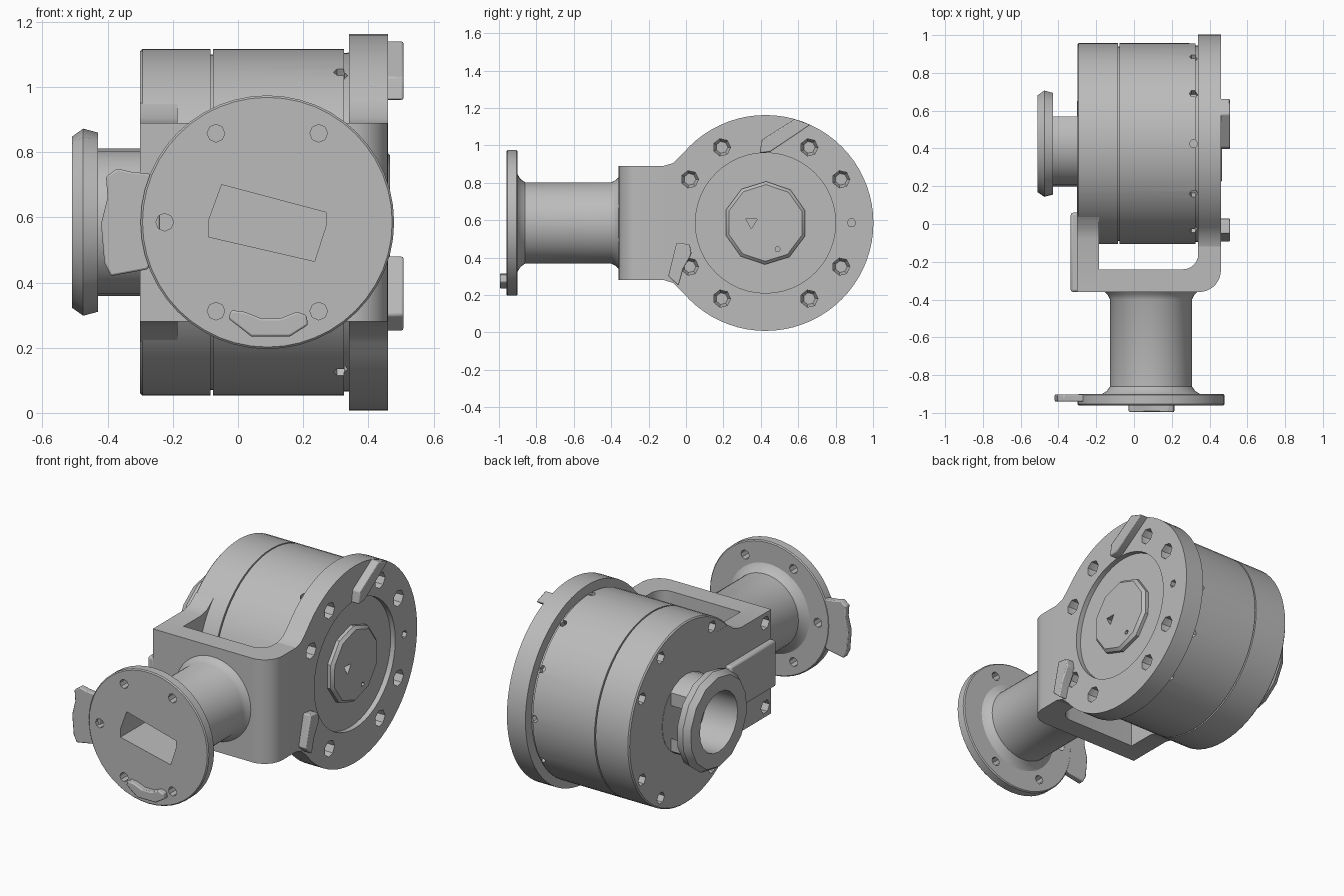
import bpy, bmesh, math
from mathutils import Vector

if "Cube" in bpy.data.objects:
    bpy.data.objects.remove(bpy.data.objects["Cube"])

grey = bpy.data.materials.new("cast grey metal")
grey.use_nodes = True
TONE = (0.5, 0.5, 0.5, 1)
grey.diffuse_color = TONE
grey.node_tree.nodes["Principled BSDF"].inputs["Base Color"].default_value = TONE

DRUM = (0.425, 0.585)    # drum centre in y, z
PIPE = (0.09, 0.585)     # front pipe centre in x, z


def place(axis, a, u, v):
    """Point at distance a along an axis, with u, v across it."""
    return {"x": (a, u, v), "y": (u, a, v), "z": (u, v, a)}[axis]


def loft(bm, rings):
    """Closed solid through matching rings of points."""
    loops = [[bm.verts.new(p) for p in ring] for ring in rings]
    n = len(loops[0])
    for low, high in zip(loops, loops[1:]):
        for i in range(n):
            j = (i + 1) % n
            bm.faces.new((low[i], low[j], high[j], high[i]))
    bm.faces.new(loops[0])
    bm.faces.new(loops[-1])


def lathe(bm, axis, centre, profile, sides=48, turn=0.0):
    loft(bm, [[place(axis, a, centre[0] + r * math.cos(turn + math.tau * i / sides),
                     centre[1] + r * math.sin(turn + math.tau * i / sides))
               for i in range(sides)] for a, r in profile])


def prism(bm, axis, outline, start, end):
    loft(bm, [[place(axis, a, u, v) for u, v in outline] for a in (start, end)])


def polar(centre, radius, degrees):
    t = math.radians(degrees)
    return centre[0] + radius * math.cos(t), centre[1] + radius * math.sin(t)


def rect(u0, u1, v0, v1):
    return [(u0, v0), (u1, v0), (u1, v1), (u0, v1)]


def finish(bm, name, bevel=0.0, cutter=None):
    """Turn a bmesh into a named object, cut it and smooth it."""
    bmesh.ops.recalc_face_normals(bm, faces=bm.faces)
    mesh = bpy.data.meshes.new(name)
    bm.to_mesh(mesh)
    bm.free()
    mesh.materials.append(grey)
    obj = bpy.data.objects.new(name, mesh)
    bpy.context.collection.objects.link(obj)
    if bevel:
        mod = obj.modifiers.new("edge", "BEVEL")
        mod.width, mod.segments, mod.limit_method = bevel, 2, "ANGLE"
        mod.angle_limit = math.radians(40)
    if cutter:
        tool = finish(cutter, name + "_cutter")
        tool.hide_render = True
        mod = obj.modifiers.new("cut", "BOOLEAN")
        mod.object, mod.solver = tool, "EXACT"
        depsgraph = bpy.context.evaluated_depsgraph_get()
        cut = bpy.data.meshes.new_from_object(obj.evaluated_get(depsgraph))
        obj.modifiers.clear()
        obj.data = cut
        bpy.data.objects.remove(tool)
    bpy.ops.object.select_all(action="DESELECT")
    obj.select_set(True)
    bpy.context.view_layer.objects.active = obj
    bpy.ops.object.shade_smooth_by_angle(angle=math.radians(30))
    return obj


BOLT_ANGLES = [30, 60, 120, 150, 210, 240, 300, 330]

# Drum with its seam groove, end bolt holes and radial holes
bm, cut = bmesh.new(), bmesh.new()
lathe(bm, "x", DRUM, [(-0.30, 0.525), (-0.293, 0.532), (-0.084, 0.532), (-0.084, 0.515),
                      (-0.076, 0.515), (-0.076, 0.532), (0.325, 0.532), (0.325, 0.52),
                      (0.36, 0.52)], 64)
for angle in (30, 60, 120, 240, 300, 330):
    lathe(cut, "x", polar(DRUM, 0.475, angle), [(-0.4, 0.035), (-0.24, 0.035)], 6)
for angle in range(0, 360, 30):
    ends = [polar(DRUM, r, angle) for r in (0.49, 0.6)]
    out = Vector((0, math.cos(math.radians(angle)), math.sin(math.radians(angle))))
    side = out.cross((1, 0, 0))
    loft(cut, [[Vector((0.315, *e)) + Vector((0.022 * math.cos(k), 0, 0))
                + side * 0.022 * math.sin(k) for k in [math.tau * i / 6 for i in range(6)]]
               for e in ends])
finish(bm, "drum", cutter=cut)

# Side plate: a disc that runs into the bracket, with recess and bolt holes
bm, cut = bmesh.new(), bmesh.new()
outline = [polar(DRUM, 0.577, a) for a in range(-140, 141, 5)]
outline += [(-0.07, 0.905), (-0.12, 0.89), (-0.12, 0.28), (-0.07, 0.265)]
prism(bm, "x", outline, 0.34, 0.46)
lathe(cut, "x", DRUM, [(0.43, 0.375), (0.6, 0.375)], 48)
for angle in BOLT_ANGLES:
    lathe(cut, "x", polar(DRUM, 0.467, angle), [(0.39, 0.032), (0.42, 0.047), (0.6, 0.047)], 7)
lathe(cut, "x", polar(DRUM, 0.46, 0), [(0.4, 0.023), (0.6, 0.023)], 6)
finish(bm, "side_plate", cutter=cut)

# Hub in the recess with two small sockets
bm, cut = bmesh.new(), bmesh.new()
lathe(bm, "x", DRUM, [(0.41, 0.222), (0.45, 0.222), (0.466, 0.205)], 10, 0.3)
lathe(cut, "x", (0.35, 0.59), [(0.42, 0.036), (0.6, 0.036)], 3, 2.6)
lathe(cut, "x", (0.49, 0.445), [(0.44, 0.014), (0.6, 0.014)], 6)
finish(bm, "side_hub", cutter=cut)

# Raised lugs on the side plate
LUGS = {"upper_lug": [(0.395, 0.96), (0.405, 1.03), (0.58, 1.14), (0.665, 1.11), (0.45, 0.965)],
        "lower_lug": [(-0.095, 0.30), (-0.04, 0.25), (-0.015, 0.34), (0.03, 0.42),
                      (0.02, 0.47), (-0.05, 0.48)]}
for name, outline in LUGS.items():
    bm = bmesh.new()
    prism(bm, "x", outline, 0.45, 0.508)
    finish(bm, name, 0.006)

# L-shaped bracket in front of the drum
bm = bmesh.new()
outline = [(0.34, -0.12), (0.46, -0.12)]
outline += [polar((0.345, -0.245), 0.115, -a) for a in range(0, 91, 10)]
outline += [(-0.19, -0.36), (-0.19, -0.24)]
outline += [polar((0.26, -0.16), 0.08, a) for a in range(-90, 1, 15)]
prism(bm, "z", outline, 0.28, 0.89)
finish(bm, "bracket")

# End block joining the bracket to the left end of the drum
bm, cut = bmesh.new(), bmesh.new()
half = [(-0.36, 0.305), (-0.08, 0.305), (-0.02, 0.32), (0.04, 0.365), (0.2, 0.365)]
outline = [(y, DRUM[1] + z) for y, z in half] + [(y, DRUM[1] - z) for y, z in reversed(half)]
prism(bm, "x", outline, -0.3005, -0.185)
for z in (0.34, 0.83):
    lathe(cut, "x", (-0.305, z), [(-0.4, 0.04), (-0.24, 0.04)], 6)
finish(bm, "end_block", cutter=cut)
bm = bmesh.new()
prism(bm, "x", rect(-0.36, 0.06, 0.45, 0.72), -0.335, -0.29)
finish(bm, "end_block_pad", 0.012)

# Front pipe with its round flange, tilted rectangular bore and bolt holes
bm, cut = bmesh.new(), bmesh.new()
lathe(bm, "y", PIPE, [(-0.96, 0.383), (-0.954, 0.389), (-0.906, 0.389), (-0.90, 0.383),
                      (-0.90, 0.26), (-0.885, 0.235), (-0.86, 0.217), (-0.40, 0.217),
                      (-0.375, 0.23), (-0.355, 0.25)], 48)
prism(cut, "y", [(-0.05, 0.70), (0.27, 0.615), (0.272, 0.58), (0.235, 0.465),
                 (-0.09, 0.54), (-0.09, 0.59)], -1.1, -0.42)
for angle in (60, 120, 180, 240, 300):
    lathe(cut, "y", polar(PIPE, 0.315, angle), [(-1.1, 0.027), (-0.87, 0.027)], 8)
finish(bm, "front_pipe", cutter=cut)

# Side ear and raised pad on the front flange
bm = bmesh.new()
prism(bm, "y", [(-0.24, 0.73), (-0.33, 0.74), (-0.37, 0.75), (-0.405, 0.725), (-0.40, 0.66),
                (-0.42, 0.58), (-0.41, 0.46), (-0.39, 0.42), (-0.28, 0.44), (-0.24, 0.48)],
      -0.94, -0.902)
finish(bm, "front_flange_ear", 0.006)
bm = bmesh.new()
prism(bm, "y", [(-0.03, 0.29), (-0.02, 0.315), (0.02, 0.31), (0.07, 0.29), (0.13, 0.29),
                (0.18, 0.31), (0.21, 0.30), (0.215, 0.27), (0.16, 0.235), (0.04, 0.235)],
      -0.995, -0.95)
finish(bm, "front_flange_pad", 0.006)

# Left port: open-sided neck and a faceted ring
bm, cut = bmesh.new(), bmesh.new()
lathe(bm, "x", DRUM, [(-0.45, 0.226), (-0.29, 0.226)], 24)
lathe(cut, "x", DRUM, [(-0.6, 0.175), (-0.302, 0.175)], 20)
finish_neck = finish(bm, "port_neck", cutter=cut)
bm, cut = bmesh.new(), bmesh.new()
bm.from_mesh(finish_neck.data)
bpy.data.objects.remove(finish_neck)
prism(cut, "x", rect(0.57, 0.8, 0.2, 1.0), -0.43, -0.302)
finish(bm, "left_port_neck", cutter=cut)
bm, cut = bmesh.new(), bmesh.new()
lathe(bm, "x", DRUM, [(-0.51, 0.262), (-0.475, 0.287), (-0.43, 0.275)], 14, 0.2)
lathe(cut, "x", DRUM, [(-0.6, 0.175), (-0.4, 0.175)], 20)
finish(bm, "left_port_ring", cutter=cut)
